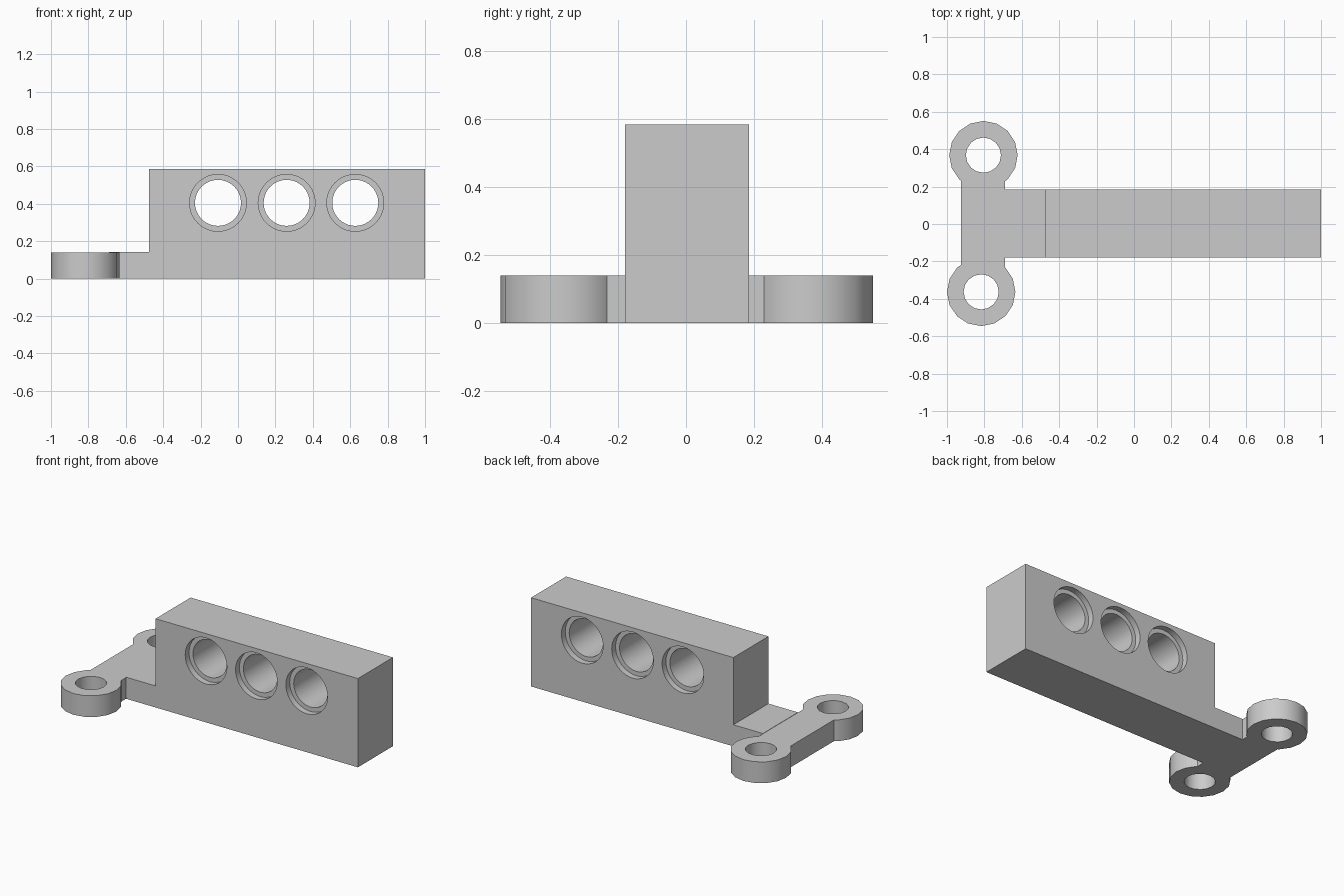
import bpy
import bmesh
from math import radians
from mathutils import Matrix, Vector

cube = bpy.data.objects.get("Cube")
if cube:
    bpy.data.objects.remove(cube, do_unlink=True)

grey = bpy.data.materials.new("plain grey")
grey.use_nodes = True
grey.diffuse_color = (0.6, 0.6, 0.6, 1)
grey.node_tree.nodes["Principled BSDF"].inputs["Base Color"].default_value = (0.6, 0.6, 0.6, 1)


def make_object(name, bm):
    bmesh.ops.recalc_face_normals(bm, faces=bm.faces)
    mesh = bpy.data.meshes.new(name)
    bm.to_mesh(mesh)
    bm.free()
    mesh.materials.append(grey)
    obj = bpy.data.objects.new(name, mesh)
    bpy.context.collection.objects.link(obj)
    return obj


def prism(name, points, depth):
    """Extrude a closed outline of 3D points along the depth vector."""
    bm = bmesh.new()
    face = bm.faces.new([bm.verts.new(p) for p in points])
    extruded = bmesh.ops.extrude_face_region(bm, geom=[face])["geom"]
    verts = [v for v in extruded if isinstance(v, bmesh.types.BMVert)]
    bmesh.ops.translate(bm, verts=verts, vec=depth)
    return make_object(name, bm)


def cylinder(name, centre, radius, depth, sides, axis="Z"):
    bm = bmesh.new()
    turn = Matrix.Rotation(radians(90), 4, "X") if axis == "Y" else Matrix()
    bmesh.ops.create_cone(bm, cap_ends=True, segments=sides, radius1=radius,
                          radius2=radius, depth=depth,
                          matrix=Matrix.Translation(centre) @ turn)
    return make_object(name, bm)


def combine(target, tool, operation):
    """Apply a boolean and discard the tool."""
    mod = target.modifiers.new("boolean", "BOOLEAN")
    mod.operation = operation
    mod.solver = "EXACT"
    mod.object = tool
    bpy.context.view_layer.objects.active = target
    bpy.ops.object.modifier_apply(modifier=mod.name)
    bpy.data.objects.remove(tool, do_unlink=True)


# Beam with a low step at its left end of the side profile
front, back = -0.18, 0.185
top, step = 0.585, 0.142
profile = [(-0.69, 0), (1, 0), (1, top), (-0.475, top), (-0.475, step), (-0.69, step)]
beam = prism("beam", [(x, front, z) for x, z in profile], Vector((0, back - front, 0)))

# Through holes with a shallow counterbore on both faces
recess = 0.04
for x in (-0.107, 0.26, 0.627):
    combine(beam, cylinder("hole_cutter", (x, 0, 0.405), 0.123, 1, 40, "Y"), "DIFFERENCE")
    for y in (front, back):
        combine(beam, cylinder("recess_cutter", (x, y, 0.405), 0.152, 2 * recess, 40, "Y"),
                "DIFFERENCE")

# Cross arm with a ring at each end
height = 0.14
outline = [(-0.925, -0.25), (-0.69, -0.25), (-0.69, 0.25), (-0.925, 0.25)]
arm = prism("cross_arm", [(x, y, 0) for x, y in outline], Vector((0, 0, height)))
ring_centres = [(-0.817, -0.363, height / 2), (-0.805, 0.368, height / 2)]
for centre in ring_centres:
    combine(arm, cylinder("ring", centre, 0.183, height, 16), "UNION")
for centre in ring_centres:
    combine(arm, cylinder("ring_cutter", centre, 0.094, 1, 16), "DIFFERENCE")

# Smooth round walls, crisp edges
bpy.ops.object.select_all(action="DESELECT")
for obj in (beam, arm):
    obj.select_set(True)
bpy.context.view_layer.objects.active = beam
bpy.ops.object.shade_smooth_by_angle(angle=radians(30))
